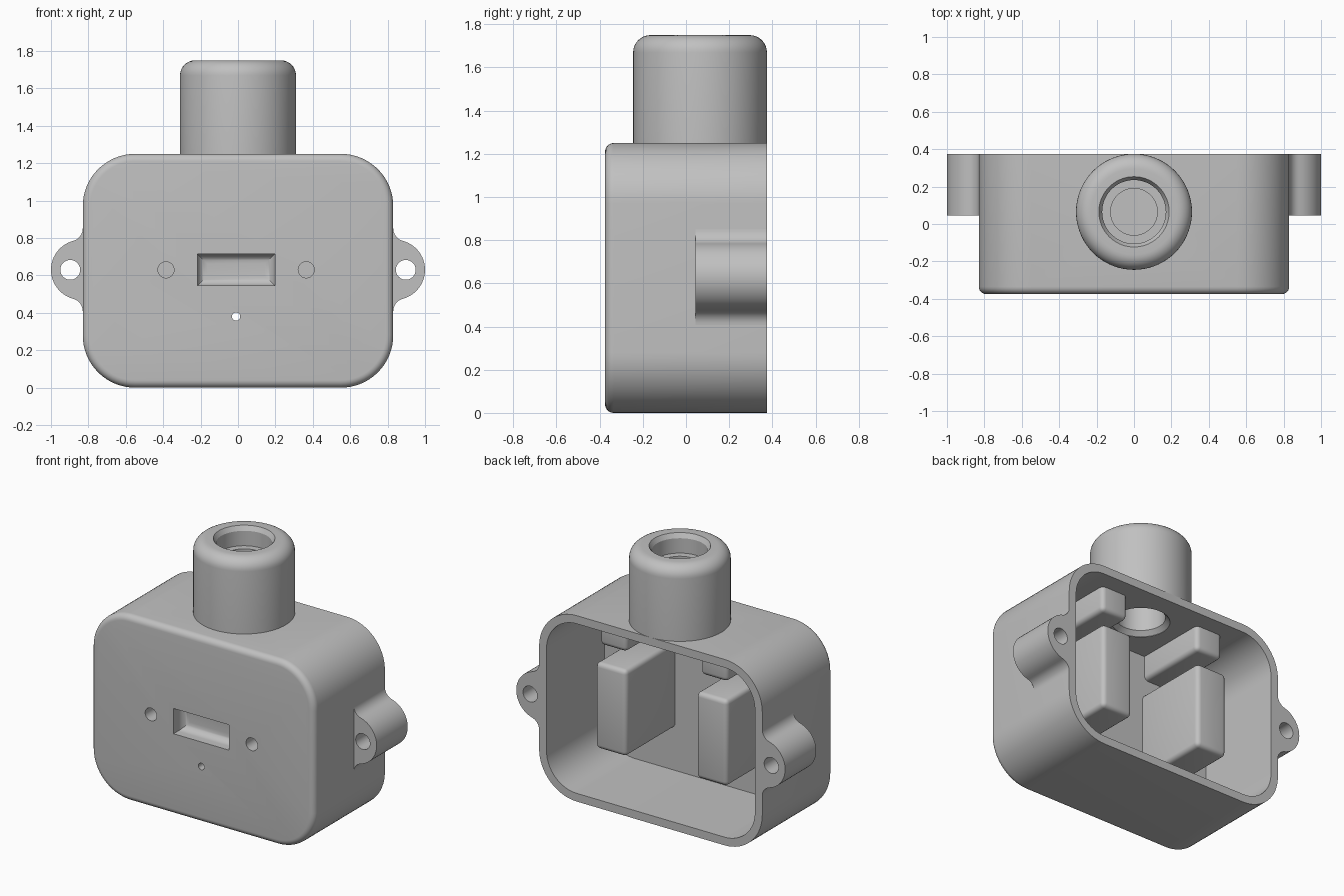
import bpy, bmesh, math
from math import cos, sin, pi

if "Cube" in bpy.data.objects:
    bpy.data.objects.remove(bpy.data.objects["Cube"], do_unlink=True)

# One light grey plastic
plastic = bpy.data.materials.new("light grey plastic")
plastic.use_nodes = True
GREY = (0.53, 0.53, 0.53, 1)
plastic.diffuse_color = GREY
plastic.node_tree.nodes["Principled BSDF"].inputs["Base Color"].default_value = GREY

W, H, D = 0.83, 1.25, 0.375      # half width, height, half depth of the housing
WALL, INNER_Y = 0.055, -0.24     # side wall, inside of the front wall
OFF, MID = -0.01, 0.63           # offset of the front features, their height
NECK_Y = 0.065


def finish(name, bm):
    bmesh.ops.recalc_face_normals(bm, faces=bm.faces)
    mesh = bpy.data.meshes.new(name)
    bm.to_mesh(mesh)
    bm.free()
    mesh.materials.append(plastic)
    obj = bpy.data.objects.new(name, mesh)
    bpy.context.collection.objects.link(obj)
    return obj


def loft(name, rings, wrap=False):
    """Skin a row of equal rings; cap the ends or wrap round to the start."""
    bm = bmesh.new()
    rows = [[bm.verts.new(p) for p in ring] for ring in rings]
    n = len(rows[0])
    pairs = list(zip(rows, rows[1:])) + ([(rows[-1], rows[0])] if wrap else [])
    for a, b in pairs:
        for i in range(n):
            j = (i + 1) % n
            bm.faces.new((a[i], a[j], b[j], b[i]))
    if not wrap:
        bm.faces.new(rows[0])
        bm.faces.new(rows[-1])
    return finish(name, bm)


def block(name, x, y, z, bevel):
    """Box between the given limits with rounded edges."""
    bm = bmesh.new()
    bmesh.ops.create_cube(bm, size=1)
    for v in bm.verts:
        v.co = [sum(r) / 2 + c * (r[1] - r[0]) for c, r in zip(v.co, (x, y, z))]
    bmesh.ops.bevel(bm, geom=bm.edges[:], offset=bevel, segments=4,
                    profile=0.5, affect='EDGES')
    return finish(name, bm)


def rounded_rect(y, inset):
    w, h, r = W - inset, H / 2 - inset, 0.28 - inset
    pts = []
    for k, (sx, sz) in enumerate(((1, 1), (-1, 1), (-1, -1), (1, -1))):
        for i in range(17):
            a = (k + i / 16) * pi / 2
            pts.append((sx * (w - r) + r * cos(a), y, H / 2 + sz * (h - r) + r * sin(a)))
    return pts


def circle_xz(x, y, z, r, n=40):
    return [(x + r * cos(2 * pi * i / n), y, z + r * sin(2 * pi * i / n)) for i in range(n)]


def circle_xy(r, z, n=72):
    return [(r * cos(2 * pi * i / n), NECK_Y + r * sin(2 * pi * i / n), z) for i in range(n)]


def drill(x, z, r, y0, y1):
    return loft("drill", [circle_xz(x, y0, z, r), circle_xz(x, y1, z, r)])


def cut(obj, cutters):
    """Subtract the cutters and apply the result."""
    bpy.context.view_layer.objects.active = obj
    for c in cutters:
        c.hide_render = True
        mod = obj.modifiers.new("cut", 'BOOLEAN')
        mod.operation, mod.solver, mod.object = 'DIFFERENCE', 'EXACT', c
        bpy.ops.object.modifier_apply(modifier=mod.name)
        bpy.data.objects.remove(c, do_unlink=True)


parts = []

# Housing: rounded shell with a softened front edge and an open back
F = 0.04
rings = []
for i in range(7):
    a = i / 6 * pi / 2
    rings.append(rounded_rect(-D + F * (1 - sin(a)), F * (1 - cos(a))))
rings = rings[::-1]
rings = [rounded_rect(-D + F * (1 - cos(i / 6 * pi / 2)), F * (1 - sin(i / 6 * pi / 2)))
         for i in range(7)]
rings += [rounded_rect(D, 0), rounded_rect(D, WALL), rounded_rect(INNER_Y, WALL)]
housing = loft("housing", rings)

# Recess in the front, with a rounded floor
B, DEEP = 0.053, 0.1


def recess_ring(y, inset):
    w, h = 0.207 - inset, 0.085 - inset
    return [(OFF + sx * w, y, MID + sz * h) for sx, sz in ((1, 1), (-1, 1), (-1, -1), (1, -1))]


recess = loft("recess_cutter", [recess_ring(-D - 0.05, 0)] + [
    recess_ring(-D + DEEP - B * (1 - sin(i / 8 * pi / 2)), B * (1 - cos(i / 8 * pi / 2)))
    for i in range(9)])
bore = loft("bore_cutter", [circle_xy(0.178, 1.1), circle_xy(0.178, 1.4)])
pin_hole = drill(OFF, 0.38, 0.022, -0.5, 0)
HOLES = [OFF - 0.375, OFF + 0.375]
cut(housing, [recess, bore, pin_hole] + [drill(x, MID, 0.043, -0.5, 0.02) for x in HOLES])
parts.append(housing)

# Inner posts around the screw holes, and the ribs above them
for side, x in zip(("right", "left"), HOLES):
    span = (x - 0.115, x + 0.115)
    post = block(side + "_inner_post", span, (-0.3, 0.28), (0.34, 0.92), 0.03)
    cut(post, [drill(x, MID, 0.043, -0.5, 0.02)])
    rib = block(side + "_upper_rib", (x - 0.1, x + 0.1), (-0.3, 0.255), (1.03, 1.235), 0.03)
    parts += [post, rib]

# Mounting ears: round lug blended into the side wall
EX, ER, EF = 0.84, 0.16, 0.07
fx = W + EF
fz = math.sqrt((ER + EF) ** 2 - (fx - EX) ** 2)
tip = math.atan2(fz, fx - EX)
upper = [(fx + EF * cos(a), fz + EF * sin(a))
         for a in (pi + i / 8 * tip for i in range(9))]
lug = [(EX + ER * cos(tip * (1 - i / 12)), ER * sin(tip * (1 - i / 12))) for i in range(1, 13)]
half = upper + lug
outline = half + [(x, -z) for x, z in half[-2::-1]]
outline = [(W - 0.02, fz)] + outline + [(W - 0.02, -fz)]
for side, s in (("right", -1), ("left", 1)):
    ear = loft(side + "_mounting_ear",
               [[(s * x, y, MID + z) for x, z in outline] for y in (0.045, D)])
    cut(ear, [drill(s * 0.897, MID, 0.053, -0.1, 0.5)])
    parts.append(ear)

# Neck: turned tube with a rounded lip and a stepped bore
R, TOP, LIP = 0.31, 1.75, 0.08
profile = [(R, 1.23)]
profile += [(R - LIP + LIP * cos(i / 8 * pi / 2), TOP - LIP + LIP * sin(i / 8 * pi / 2))
            for i in range(9)]
profile += [(0.188, TOP), (0.17, 1.72), (0.17, 1.62), (0.125, 1.62), (0.125, 1.58),
            (0.15, 1.55), (0.15, 1.225), (0.18, 1.195), (0.19, 1.21)]
parts.append(loft("neck", [circle_xy(r, z) for r, z in profile], wrap=True))

# Smooth curves, sharp edges
bpy.ops.object.select_all(action='DESELECT')
for p in parts:
    p.select_set(True)
bpy.context.view_layer.objects.active = housing
bpy.ops.object.shade_smooth_by_angle(angle=math.radians(30))
